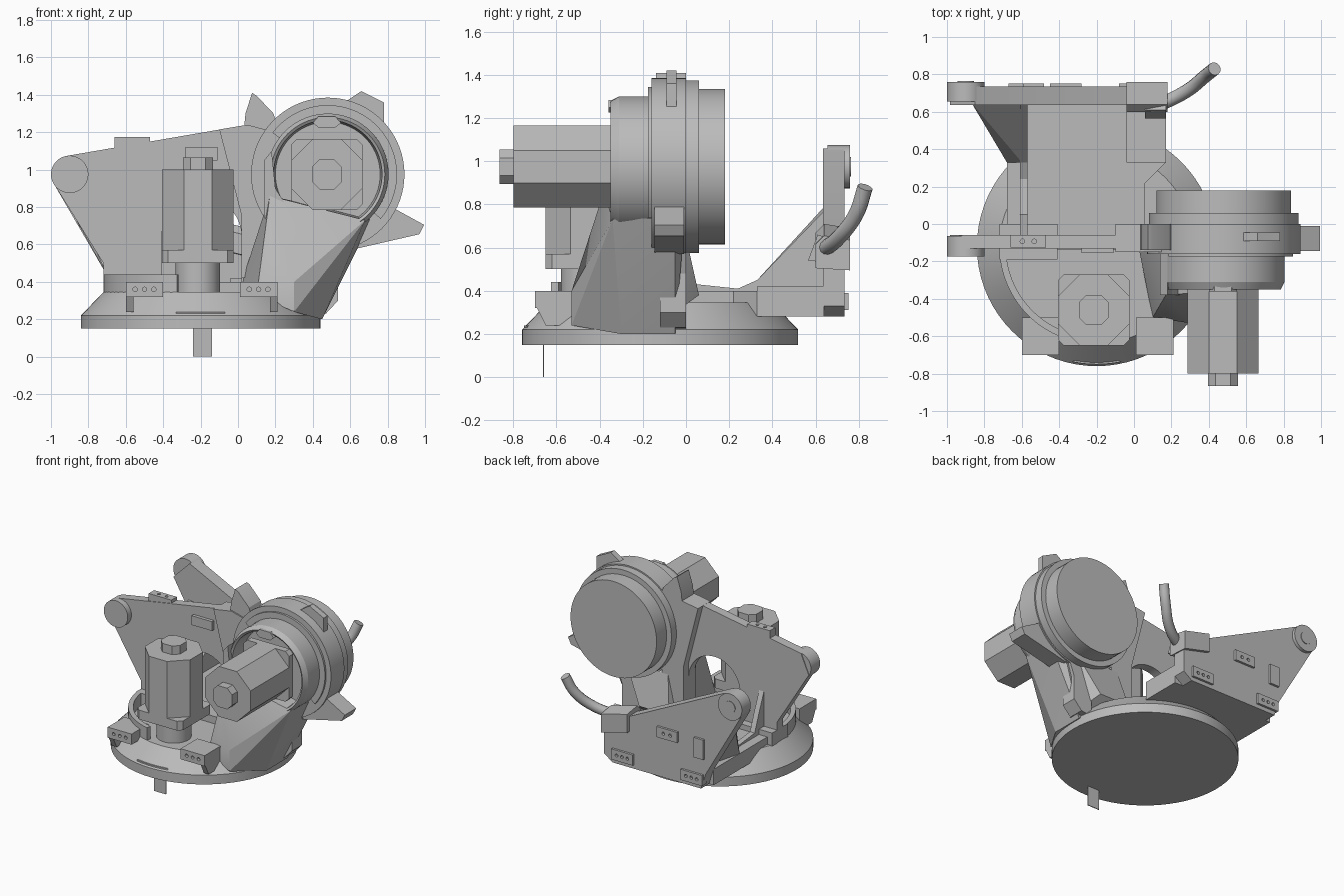
import bpy
import bmesh
from math import sin, cos, pi, radians
from mathutils import Vector

cube = bpy.data.objects.get("Cube")
if cube:
    bpy.data.objects.remove(cube)

grey = bpy.data.materials.new("cast_grey")
grey.use_nodes = True
GREY = (0.5, 0.5, 0.5, 1)
grey.diffuse_color = GREY
grey.node_tree.nodes["Principled BSDF"].inputs["Base Color"].default_value = GREY
parts = []


def finish(name, bm):
    bmesh.ops.recalc_face_normals(bm, faces=bm.faces)
    mesh = bpy.data.meshes.new(name)
    bm.to_mesh(mesh)
    bm.free()
    mesh.materials.append(grey)
    obj = bpy.data.objects.new(name, mesh)
    bpy.context.collection.objects.link(obj)
    parts.append(obj)
    return obj


def place(axis, p, q, d):
    return {"x": (d, p, q), "y": (p, d, q), "z": (p, q, d)}[axis]


def prism(name, pts, axis, a, b):
    """Extrude a 2D outline along an axis from a to b."""
    bm = bmesh.new()
    low = [bm.verts.new(place(axis, p, q, a)) for p, q in pts]
    high = [bm.verts.new(place(axis, p, q, b)) for p, q in pts]
    bm.faces.new(low)
    bm.faces.new(high)
    for i in range(len(pts)):
        j = (i + 1) % len(pts)
        bm.faces.new((low[i], low[j], high[j], high[i]))
    return finish(name, bm)


def box(name, x, y, z):
    return prism(name, [(x[0], y[0]), (x[1], y[0]), (x[1], y[1]), (x[0], y[1])], "z", *z)


def arc(c, r, start, end, n):
    return [(c[0] + r * cos(radians(start + (end - start) * i / n)),
             c[1] + r * sin(radians(start + (end - start) * i / n))) for i in range(n + 1)]


def disc(c, r, n=48):
    return arc(c, r, 0, 360, n)[:-1]


def band(c, inner, outer, start, end, n=40):
    return arc(c, outer, start, end, n) + arc(c, inner, end, start, n)


def lathe(name, profile, axis, c, n=72):
    """Turn (radius, depth) points about an axis."""
    bm = bmesh.new()
    rings = []
    for r, d in profile:
        if r == 0:
            rings.append([bm.verts.new(place(axis, c[0], c[1], d))] * n)
        else:
            rings.append([bm.verts.new(place(axis, p, q, d)) for p, q in disc(c, r, n)])
    for r1, r2 in zip(rings, rings[1:]):
        for i in range(n):
            j = (i + 1) % n
            bm.faces.new(list(dict.fromkeys((r1[i], r1[j], r2[j], r2[i]))))
    return finish(name, bm)


def hull(name, pts):
    bm = bmesh.new()
    for p in pts:
        bm.verts.new(p)
    out = bmesh.ops.convex_hull(bm, input=bm.verts)
    loose = [v for v in out["geom_interior"] if isinstance(v, bmesh.types.BMVert)]
    bmesh.ops.delete(bm, geom=loose, context="VERTS")
    return finish(name, bm)


def chamfered(c, h, k):
    """Square of half width h with corners cut by k."""
    m = h - k
    return [(c[0] + a, c[1] + b) for a, b in
            [(m, -h), (h, -m), (h, m), (m, h), (-m, h), (-h, m), (-h, -m), (-m, -h)]]


def drilled_pad(name, x, y, z, axis, count):
    """Box with a row of blind screw holes along x, cut from its outer face."""
    pad = box(name, x, y, z)
    bm = bmesh.new()
    for i in range(count):
        px = x[0] + (x[1] - x[0]) * (i + 1) / (count + 1)
        hole = bmesh.ops.create_cone(bm, cap_ends=True, segments=16,
                                     radius1=0.012, radius2=0.012, depth=0.04)["verts"]
        if axis == "z":
            pos = (px, sum(y) / 2, z[1])
        else:
            bmesh.ops.rotate(bm, verts=hole, cent=(0, 0, 0),
                             matrix=Vector((0, 0, 1)).rotation_difference((0, 1, 0)).to_matrix())
            pos = (px, y[0] if axis == "-y" else y[1], sum(z) / 2)
        bmesh.ops.translate(bm, verts=hole, vec=pos)
    cutter = finish("hole_cutter", bm)
    cutter.hide_render = True
    mod = pad.modifiers.new("holes", "BOOLEAN")
    mod.operation, mod.object = "DIFFERENCE", cutter
    graph = bpy.context.evaluated_depsgraph_get()
    pad.data = bpy.data.meshes.new_from_object(pad.evaluated_get(graph))
    pad.modifiers.clear()
    parts.remove(cutter)
    bpy.data.objects.remove(cutter)


def motor(name, c, axis, base, end, step, plate):
    """Octagonal motor with end cap, flange and neck; step is the outward sign."""
    prism(name + "_body", chamfered(c, 0.19, 0.115), axis, base, end)
    prism(name + "_cap", chamfered(c, 0.08, 0.04), axis, end, end + 0.065 * step)
    prism(name + "_flange", chamfered(c, 0.19, 0.03), axis, base - plate * step, base)
    prism(name + "_neck", disc(c, 0.12), axis, base - 0.23 * step, base - plate * step)


# Turntable base
BASE = (-0.2, -0.12)
lathe("turntable", [(0, 0.15), (0.64, 0.15), (0.64, 0.22), (0.52, 0.345), (0, 0.345)], "z", BASE)
prism("collar", band(BASE, 0.485, 0.52, 172, 256), "z", 0.34, 0.44)
prism("deck", [(-0.68, -0.14), (-0.68, 0.64), (0.17, 0.64), (0.17, 0.33), (0.06, 0.22),
               (0.06, -0.14)], "z", 0.28, 0.4)
box("deck_step", (-0.04, 0.17), (0.33, 0.64), (0.38, 0.42))
box("hanging_tab", (-0.24, -0.14), (-0.663, -0.657), (0, 0.16))
prism("front_notch_plate", arc(BASE, 0.63, 258, 282, 12) + [(-0.1, -0.72), (-0.3, -0.72)],
      "z", 0.2, 0.24)
for side, x in (("right", -0.6), ("left", 0.01)):
    drilled_pad("front_pad_" + side, (x, x + 0.2), (-0.7, -0.5), (0.32, 0.4), "-y", 3)
    rib = x if side == "right" else x + 0.16
    prism("front_pad_rib_" + side, [(-0.69, 0.32), (-0.65, 0.24), (-0.5, 0.24), (-0.5, 0.32)],
          "x", rib, rib + 0.04)

# Middle bracket with open arch
arch = arc((-0.195, 0.64), 0.215, 180, 0, 24)
prism("middle_bracket", [(-0.92, 1.073), (0.05, 1.24), (0.25, 1.24), (0.25, 0.42), (0.02, 0.38)]
      + arch[::-1] + [(-0.41, 0.38), (-0.72, 0.38), (-0.72, 0.5), (-0.985, 0.925)],
      "y", -0.13, -0.06)
box("bracket_foot", (-0.72, -0.41), (-0.19, 0.0), (0.34, 0.44))
prism("bracket_thick_end", [(-0.1, 1.215), (0.05, 1.24), (0.2, 1.2), (0.2, 0.45), (0.02, 0.42),
                            (0.02, 0.75)], "y", -0.15, 0)
prism("bracket_horn", [(0.03, 1.2), (0.04, 1.3), (0.075, 1.41), (0.1, 1.395), (0.19, 1.3),
                       (0.25, 1.1)], "y", -0.14, 0)
drilled_pad("bracket_top_pad", (-0.66, -0.47), (-0.125, -0.06), (1.08, 1.175), "z", 2)
box("bracket_face_plate", (-0.28, -0.11), (-0.155, -0.12), (1.05, 1.12))

# Rear bracket
prism("rear_bracket", [(-0.85, 1.06), (-0.05, 0.67), (0.12, 0.62), (0.17, 0.5), (0.17, 0.33),
                       (0.1, 0.28), (-0.64, 0.28), (-0.68, 0.4), (-0.985, 0.925)],
      "y", 0.635, 0.735)
for label, lo, hi in (("middle", -0.175, -0.065), ("rear", 0.655, 0.76)):
    prism(label + "_pivot_boss", disc((-0.9, 0.975), 0.1), "y", lo, hi)
    prism(label + "_pivot_pin", disc((-0.9, 0.975), 0.045), "y", hi, hi + 0.005)
drilled_pad("rear_pad_right", (-0.66, -0.48), (0.7, 0.752), (0.31, 0.39), "y", 3)
drilled_pad("rear_pad_left", (-0.08, 0.1), (0.7, 0.752), (0.31, 0.39), "y", 3)
drilled_pad("rear_pad_middle", (-0.45, -0.28), (0.7, 0.752), (0.58, 0.66), "y", 2)
box("rear_plate", (-0.67, -0.59), (0.7, 0.752), (0.51, 0.66))

# Side wall joining the brackets
prism("side_wall", [(-0.08, 0.38), (-0.08, 0.75), (0, 0.56), (0.05, 0.43), (0.24, 0.41),
                    (0.33, 0.45), (0.64, 0.77), (0.64, 0.38)], "x", -0.61, -0.57)
hull("rear_gusset", [(-0.87, 0.65, 0.8), (-0.87, 0.65, 0.74), (-0.6, 0.65, 0.4),
                     (-0.6, 0.65, 0.77), (-0.68, 0.33, 0.4), (-0.6, 0.33, 0.45)])

# Curved handle and its mount
hull("handle_mount", [(x, y, z - 0.25 * x) for x in (-0.04, 0.18)
                      for y, z in ((0.6, 0.55), (0.6, 0.66), (0.64, 0.7), (0.76, 0.68), (0.76, 0.54))])
hull("handle_socket", [(x, y, z) for x in (0.06, 0.17)
                       for y, z in ((0.565, 0.54), (0.61, 0.66), (0.67, 0.64), (0.67, 0.53))])
curve = bpy.data.curves.new("handle", "CURVE")
curve.dimensions = "3D"
curve.bevel_depth = 0.036
curve.use_fill_caps = True
spline = curve.splines.new("BEZIER")
path = [(0.1, 0.62, 0.58), (0.28, 0.71, 0.65), (0.38, 0.79, 0.76), (0.43, 0.83, 0.88)]
spline.bezier_points.add(len(path) - 1)
for point, co in zip(spline.bezier_points, path):
    point.co = co
    point.handle_left_type = point.handle_right_type = "AUTO"
curve.materials.append(grey)
handle = bpy.data.objects.new("handle", curve)
bpy.context.collection.objects.link(handle)

# Shoulder drum with open motor cup
DRUM = (0.48, 0.975)
lathe("shoulder_drum", [(0, -0.22), (0.28, -0.22), (0.29, -0.34), (0.305, -0.35), (0.325, -0.31),
                        (0.325, -0.16), (0.41, -0.16), (0.41, 0), (0.4, 0), (0.4, 0.06),
                        (0.36, 0.06), (0.36, 0.18), (0, 0.18)], "y", DRUM)
prism("drum_front_band", band(DRUM, 0.325, 0.37, -40, 143), "y", -0.175, -0.15)
prism("cup_top_tab", [(0.4, 1.25), (0.43, 1.225), (0.52, 1.225), (0.55, 1.25), (0.52, 1.285),
                      (0.43, 1.285)], "y", -0.36, -0.28)
prism("drum_top_lug", [(0.57, 1.36), (0.66, 1.42), (0.78, 1.36), (0.78, 1.24), (0.6, 1.26)],
      "y", -0.09, -0.045)
prism("drum_side_spike", [(0.84, 0.79), (0.995, 0.705), (0.97, 0.655), (0.6, 0.57), (0.6, 0.7)],
      "y", -0.145, -0.01)

# Pedestal carrying the drum
hull("pedestal_front", [(0.1, -0.5, 0.33), (0.3, -0.53, 0.24), (0.45, -0.3, 0.2), (0.45, -0.05, 0.2),
                        (0.02, -0.1, 0.4), (0.3, -0.53, 0.4), (0.17, -0.48, 0.5),
                        (0.17, -0.38, 0.86), (0.3, -0.37, 0.72), (0.5, -0.36, 0.675),
                        (0.68, -0.34, 0.73), (0.17, -0.05, 0.86), (0.3, -0.2, 0.72),
                        (0.48, -0.2, 0.68), (0.72, -0.05, 0.74), (0.58, -0.02, 0.56)])
prism("pedestal_left_cheek", [(0.14, 0.75), (0.14, 1.05), (0.18, 1.1), (0.2, 0.9), (0.3, 0.74),
                              (0.22, 0.6)], "y", -0.38, -0.1)
hull("pedestal_back", [(0.06, -0.05, 0.3), (0.42, -0.05, 0.3), (0.1, 0.06, 0.38), (0.35, 0.06, 0.38),
                       (0.15, 0, 0.65), (0.5, 0, 0.65), (0.15, -0.15, 0.8), (0.6, -0.15, 0.7)])
prism("pedestal_side_foot", [(0.38, 0.22), (0.47, 0.23), (0.535, 0.3), (0.535, 0.48), (0.58, 0.6),
                             (0.38, 0.6)], "y", -0.12, 0)

# Motors
motor("upright_motor", (-0.215, -0.46), "z", 0.57, 1.0, 1, 0.07)
motor("shoulder_motor", (0.475, 0.975), "y", -0.34, -0.8, -1, 0.05)

# Keep edges crisp on rounded parts
bpy.ops.object.select_all(action="DESELECT")
for obj in parts:
    obj.select_set(True)
bpy.context.view_layer.objects.active = parts[0]
bpy.ops.object.shade_smooth_by_angle(angle=pi / 9)
